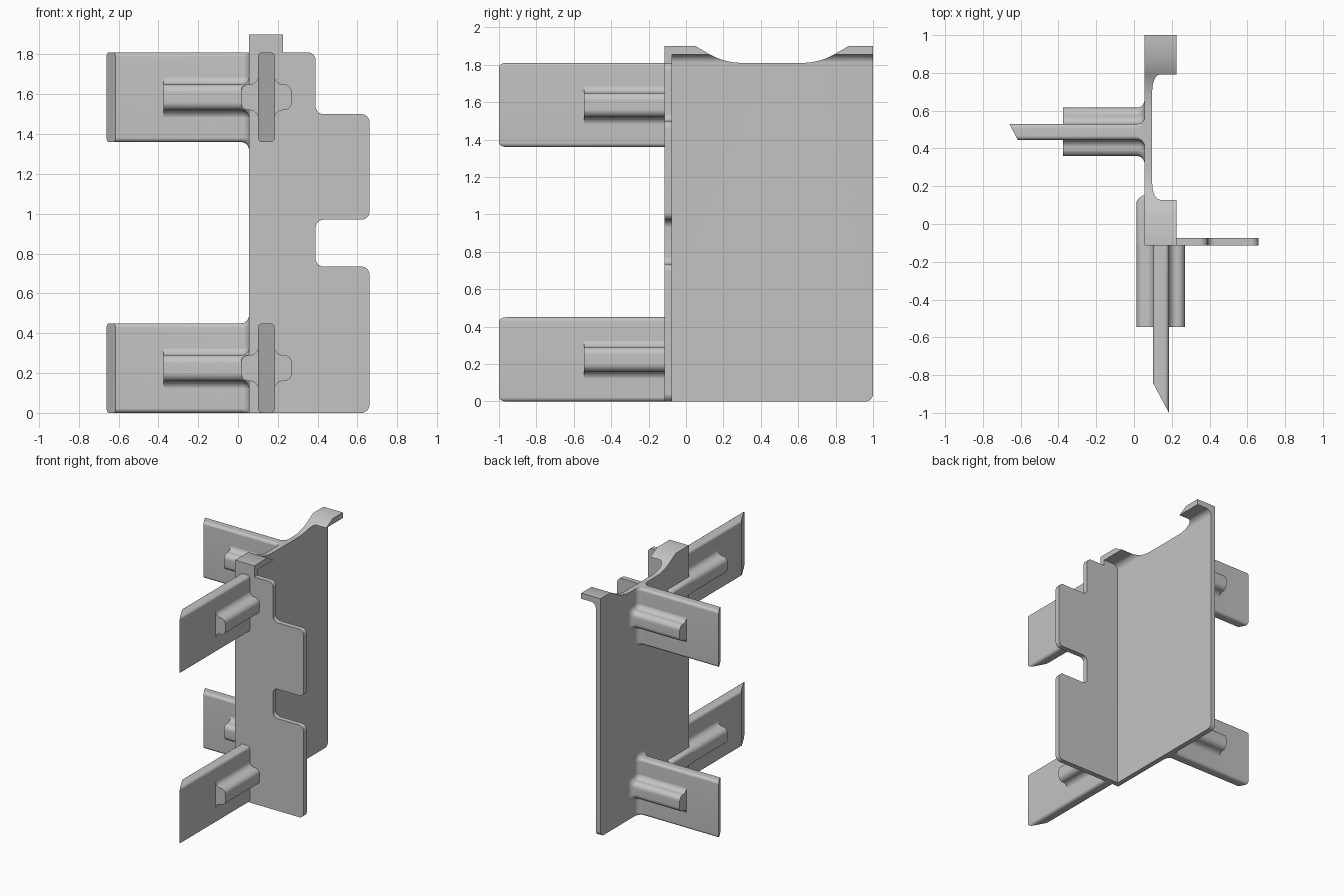
import bpy, bmesh, math
from mathutils import Vector

cube = bpy.data.objects.get("Cube")
if cube:
    bpy.data.objects.remove(cube, do_unlink=True)

grey = bpy.data.materials.new("plain grey")
grey.use_nodes = True
COLOUR = (0.55, 0.55, 0.55, 1)
grey.diffuse_color = COLOUR
grey.node_tree.nodes["Principled BSDF"].inputs["Base Color"].default_value = COLOUR

WALL_X, INNER_X = 0.055, 0.095      # main wall faces
FRONT_Y, PLATE_Y = -0.115, -0.075   # front plate faces
TOP, PLATE_TOP = 1.9, 1.81


def rounded(corners, steps=8):
    """Closed outline from (u, v, radius) corners."""
    pts = [Vector(c[:2]) for c in corners]
    out = []
    for i, p in enumerate(pts):
        r = corners[i][2] if len(corners[i]) > 2 else 0
        if not r:
            out.append(p)
            continue
        a = (pts[i - 1] - p).normalized()
        b = (pts[(i + 1) % len(pts)] - p).normalized()
        half = a.angle(b) / 2
        centre = p + (a + b).normalized() * r / math.sin(half)
        s = p + a * r / math.tan(half) - centre
        e = p + b * r / math.tan(half) - centre
        out += [centre + s.lerp(e, k / steps).normalized() * r for k in range(steps + 1)]
    return out


def loft(name, rings):
    """Solid through matching rings of 3D points, capped at both ends."""
    bm = bmesh.new()
    loops = [[bm.verts.new(p) for p in ring] for ring in rings]
    n = len(loops[0])
    for a, b in zip(loops, loops[1:]):
        for i in range(n):
            j = (i + 1) % n
            bm.faces.new((a[i], a[j], b[j], b[i]))
    bm.faces.new(loops[0])
    bm.faces.new(loops[-1])
    bmesh.ops.recalc_face_normals(bm, faces=bm.faces)
    mesh = bpy.data.meshes.new(name)
    bm.to_mesh(mesh)
    bm.free()
    mesh.materials.append(grey)
    ob = bpy.data.objects.new(name, mesh)
    bpy.context.collection.objects.link(ob)
    return ob


def smooth(ob):
    bpy.ops.object.select_all(action='DESELECT')
    ob.select_set(True)
    bpy.context.view_layer.objects.active = ob
    bpy.ops.object.shade_smooth_by_angle(angle=math.radians(30))


def along_x(u, v, d):
    return (d, u, v)


def along_y(u, v, d):
    return (u, d, v)


def prism(name, outline, place, start, end):
    return loft(name, [[place(u, v, d) for u, v in outline] for d in (start, end)])


# Main wall: hooked section with a filleted lip, trimmed to the side outline
section = rounded([(WALL_X, -0.1), (INNER_X, -0.1), (INNER_X, 1.855, 0.045),
                   (0.225, 1.855), (0.225, 2), (WALL_X, 2)])
wall = prism("main_wall", section, along_y, -0.3, 1.2)
side = rounded([(FRONT_Y, 0), (1, 0, 0.04), (1, TOP), (0.87, TOP),
                (0.714, PLATE_TOP, 0.35), (0.206, PLATE_TOP, 0.35),
                (0.05, TOP), (FRONT_Y, TOP)], 10)
trim = prism("wall_trim", side, along_x, -0.2, 0.5)
trim.hide_render = True
mod = wall.modifiers.new("trim", 'BOOLEAN')
mod.operation = 'INTERSECT'
mod.object = trim
bpy.context.view_layer.objects.active = wall
bpy.ops.object.modifier_apply(modifier=mod.name)
bpy.data.objects.remove(trim, do_unlink=True)
smooth(wall)

# Front plate with notches and a top tab
R = 0.04
plate = rounded([(WALL_X, 0), (0.66, 0, R), (0.66, 0.735, R), (0.39, 0.735, R),
                 (0.39, 0.97, R), (0.66, 0.97, R), (0.66, 1.5, R), (0.39, 1.5, R),
                 (0.39, PLATE_TOP, R), (0.225, PLATE_TOP), (0.225, TOP), (WALL_X, TOP)])
smooth(prism("front_plate", plate, along_y, FRONT_Y, PLATE_Y))

FIN_W, FIN_H = 0.0425, 0.225   # half thickness and half height of a fin
RIB_W, RIB_H = 0.128, 0.065    # half width and half height of a rib


def fin_outline(cu, cz, grow=0):
    w, h, r = FIN_W + grow, FIN_H + grow, 0.022 + grow
    pts = rounded([(cu - w, cz - h, r), (cu + w, cz - h, r),
                   (cu + w, cz + h, r), (cu - w, cz + h, r)])
    return [(u, min(max(v, 0), PLATE_TOP)) for u, v in pts]


def rib_outline(cu, cz, grow=0):
    w, h, f = RIB_W + grow, RIB_H + grow, FIN_W - 0.001 + grow
    inner = 0.042 - grow
    quarter = [(w, h, R), (f, h, inner), (f, h + 0.045)]
    right = [(u, -v, *r) for u, v, *r in reversed(quarter)] + quarter
    left = [(-u, -v, *r) for u, v, *r in right]
    return [(cu + u, cz + v) for u, v in rounded(right + left)]


def flare(outline, cu, cz, place):
    """Rings of a concave fillet running into the main wall."""
    rings = []
    for k in range(9):
        a = math.pi / 2 * k / 8
        grow, d = R * (1 - math.cos(a)), WALL_X - R * (1 - math.sin(a))
        rings.append([place(u, v, d) for u, v in outline(cu, cz, grow)])
    rings.append([place(u, v, WALL_X + 0.01) for u, v in outline(cu, cz, R)])
    return rings


for level, cz in (("lower", FIN_H), ("upper", PLATE_TOP - FIN_H)):
    # Side fin with bevelled tip and flared root
    cu = 0.4875
    tip = [along_x(u, v, -0.6375 - (u - cu) * 0.53) for u, v in fin_outline(cu, cz)]
    smooth(loft(level + "_side_fin", [tip] + flare(fin_outline, cu, cz, along_x)))
    end = [along_x(u, v, -0.375) for u, v in rib_outline(cu, cz)]
    smooth(loft(level + "_side_rib", [end] + flare(rib_outline, cu, cz, along_x)))

    # Front fin with bevelled tip, butting on the front plate
    cu = 0.1425
    outline = fin_outline(cu, cz)
    smooth(loft(level + "_front_fin", [
        [along_y(u, v, -0.92 - (u - cu) * 1.88) for u, v in outline],
        [along_y(u, v, FRONT_Y + 0.01) for u, v in outline]]))
    smooth(prism(level + "_front_rib", rib_outline(cu, cz), along_y, -0.545, FRONT_Y + 0.01))

    # Rib carried back along the outside of the wall
    rings = []
    for d, u in ((FRONT_Y, 0.0145), (0.12, 0.0145), (0.135, 0.025), (0.15, 0.045)):
        pad = rounded([(u, cz - RIB_H, 0.03), (0.08, cz - RIB_H),
                       (0.08, cz + RIB_H), (u, cz + RIB_H, 0.03)])
        rings.append([along_y(a, b, d) for a, b in pad])
    smooth(loft(level + "_rib_tail", rings))
